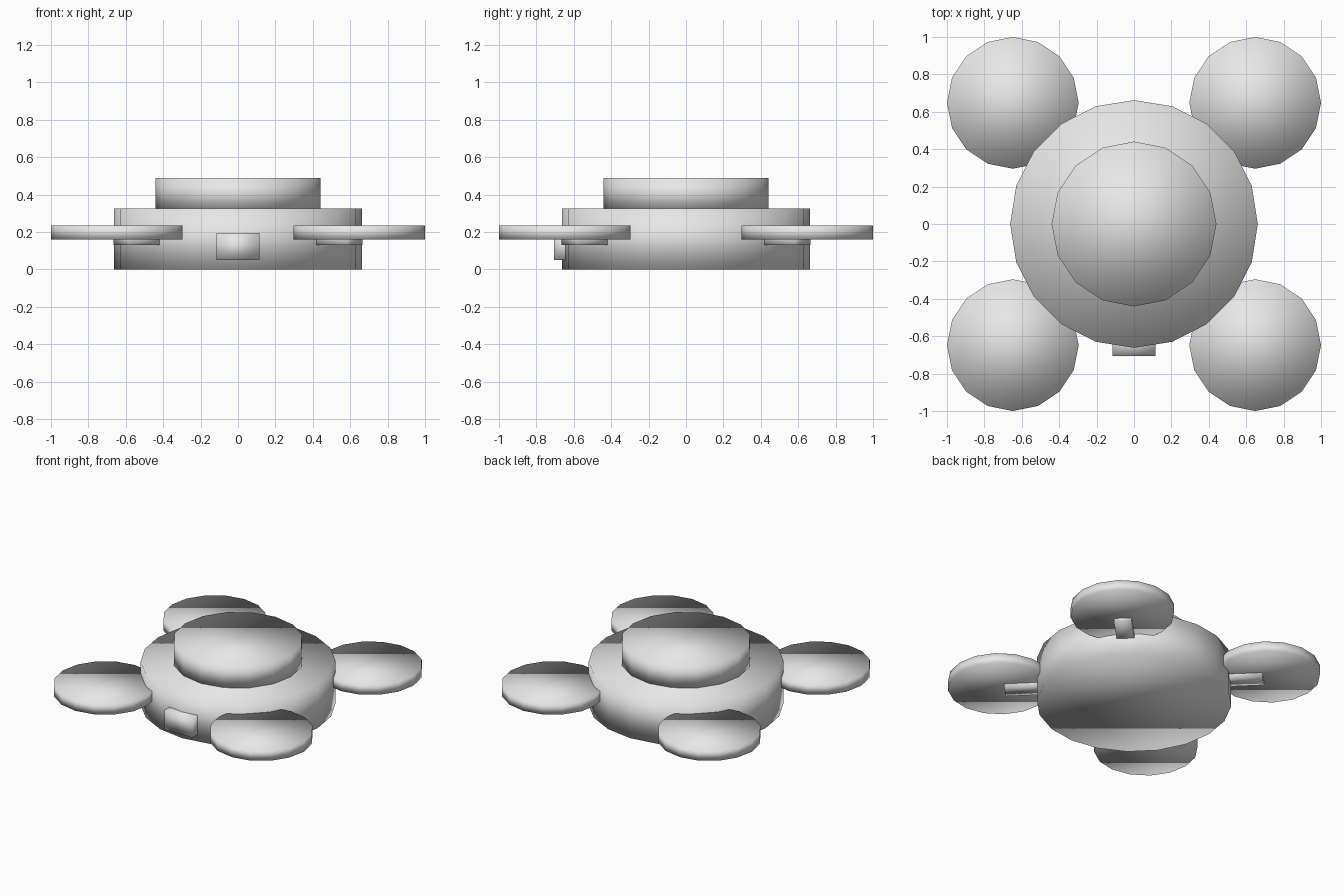
import bpy
from math import radians, cos, sin

cube = bpy.data.objects.get("Cube")
if cube:
    bpy.data.objects.remove(cube, do_unlink=True)

# Single flat grey
grey = bpy.data.materials.new("light_grey")
grey.use_nodes = True
colour = (0.8, 0.8, 0.8, 1)
grey.diffuse_color = colour
grey.node_tree.nodes["Principled BSDF"].inputs["Base Color"].default_value = colour


def finish(name):
    obj = bpy.context.object
    obj.name = name
    obj.data.materials.append(grey)
    bpy.ops.object.transform_apply(location=False, rotation=True, scale=True)
    bpy.ops.object.shade_smooth()
    return obj


def disc(name, x, y, radius, bottom, top, sides):
    bpy.ops.mesh.primitive_cylinder_add(
        vertices=sides, radius=radius, depth=top - bottom,
        location=(x, y, (bottom + top) / 2))
    return finish(name)


def box(name, centre, size, turn=0):
    bpy.ops.mesh.primitive_cube_add(size=1, location=centre,
                                    rotation=(0, 0, turn))
    bpy.context.object.scale = size
    return finish(name)


# Central body and raised cap
disc("body", 0, 0, 0.662, 0, 0.326, 20)
disc("top_cap", 0, 0, 0.441, 0.32, 0.489, 16)

# Sensor block on the front
box("front_sensor", (0, -0.645, 0.123), (0.23, 0.12, 0.146))

# Four diagonal arms, each carrying a rotor disc
for i, name in enumerate(("back_left", "back_right",
                          "front_right", "front_left")):
    turn = radians(45 + 90 * i)
    dx, dy = cos(turn), sin(turn)
    box(name + "_arm", (0.68 * dx, 0.68 * dy, 0.166), (0.4, 0.12, 0.07), turn)
    disc(name + "_rotor", 0.916 * dx, 0.916 * dy, 0.352, 0.16, 0.235, 16)
